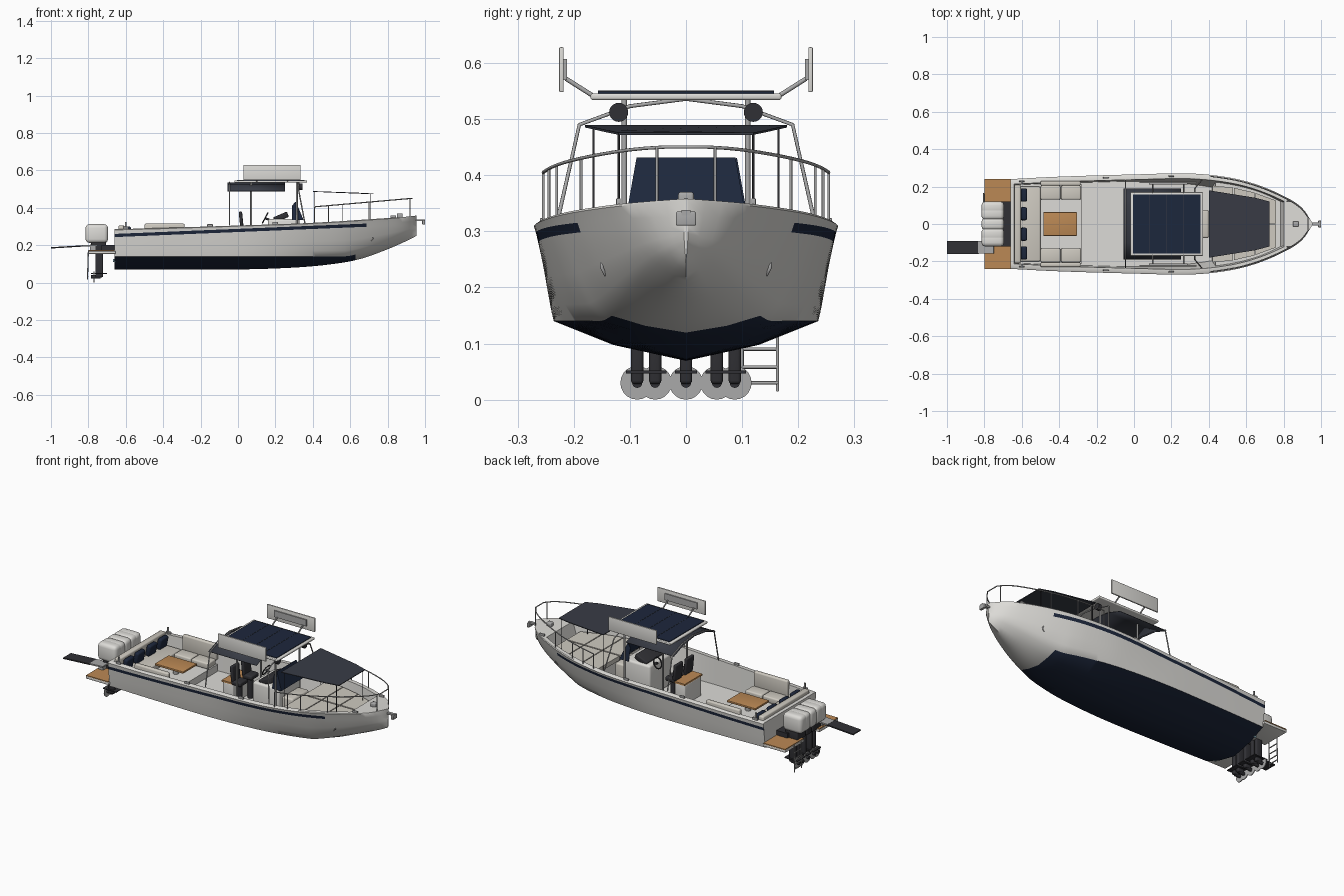
import bpy, bmesh, math
from mathutils import Vector

if "Cube" in bpy.data.objects:
    bpy.data.objects.remove(bpy.data.objects["Cube"])

def mat(name, c):
    m = bpy.data.materials.new(name)
    m.diffuse_color = (*c, 1)
    m.use_nodes = True
    m.node_tree.nodes["Principled BSDF"].inputs["Base Color"].default_value = m.diffuse_color
    return m
WHITE = mat("white", (.72, .71, .68)); NAVY = mat("navy", (.012, .02, .045)); WOOD = mat("teak", (.5, .25, .09))
DARK = mat("dark", (.03, .03, .035)); CANVAS = mat("canvas", (.04, .045, .06)); STEEL = mat("steel", (.4, .4, .4))
CUSH = mat("cushion", (.62, .59, .53)); BLUE = mat("light_blue", (.3, .5, .6))

def finish(name, bm, mats, angle=35):
    me = bpy.data.meshes.new(name)
    bmesh.ops.recalc_face_normals(bm, faces=bm.faces[:])
    bm.to_mesh(me); bm.free()
    for m in mats: me.materials.append(m)
    o = bpy.data.objects.new(name, me)
    bpy.context.collection.objects.link(o)
    bpy.ops.object.select_all(action='DESELECT')
    o.select_set(True)
    bpy.context.view_layer.objects.active = o
    bpy.ops.object.shade_smooth_by_angle(angle=math.radians(angle))
    return o

def box(name, x, y, z, m, bevel=0, rot=0):
    """box from (min, max) ranges, optional bevel and tilt about y"""
    bm = bmesh.new()
    bmesh.ops.create_cube(bm, size=1)
    bmesh.ops.scale(bm, vec=(x[1]-x[0], y[1]-y[0], z[1]-z[0]), verts=bm.verts)
    if bevel:
        bmesh.ops.bevel(bm, geom=bm.edges[:], offset=bevel, segments=3, profile=.5, affect='EDGES')
    o = finish(name, bm, [m])
    o.location = (sum(x)/2, sum(y)/2, sum(z)/2)
    o.rotation_euler.y = rot
    return o

def cyl(name, a, b, r, m, seg=20):
    a, b = Vector(a), Vector(b)
    bm = bmesh.new()
    bmesh.ops.create_cone(bm, cap_ends=True, segments=seg, radius1=r, radius2=r, depth=(b-a).length)
    o = finish(name, bm, [m])
    o.rotation_euler = (b-a).to_track_quat('Z', 'Y').to_euler()
    o.location = (a+b)/2
    return o

def tube(name, pts, r, m=STEEL, closed=False):
    cu = bpy.data.curves.new(name, 'CURVE')
    cu.dimensions = '3D'; cu.bevel_depth = r; cu.bevel_resolution = 2; cu.use_fill_caps = True
    s = cu.splines.new('POLY'); s.points.add(len(pts)-1)
    for p, q in zip(s.points, pts): p.co = (*q, 1)
    s.use_cyclic_u = closed
    cu.materials.append(m)
    o = bpy.data.objects.new(name, cu)
    bpy.context.collection.objects.link(o)
    return o

def sheet(name, pts, m, t=.005):
    """polygon extruded along its normal"""
    bm = bmesh.new()
    f = bm.faces.new([bm.verts.new(p) for p in pts])
    f.normal_update()
    step = f.normal*t
    g = bmesh.ops.extrude_face_region(bm, geom=[f], use_keep_orig=True)
    bmesh.ops.translate(bm, vec=step, verts=[v for v in g['geom'] if isinstance(v, bmesh.types.BMVert)])
    return finish(name, bm, [m])

# hull stations: x, sheer half width, sheer z, chine half width, keel z
ST = [(-.66, .24, .285, .222, .07), (-.4, .253, .292, .23, .07), (0, .265, .305, .235, .07), (.3, .27, .315, .215, .08),
      (.5, .25, .325, .175, .098), (.65, .213, .335, .125, .125), (.8, .15, .345, .08, .178), (.9, .085, .352, .04, .222),
      (.955, .004, .358, .003, .25)]
def station(x):
    i = max(0, min(len(ST)-2, sum(s[0] <= x for s in ST)-1))
    def slope(k, c):
        a, b = ST[max(k-1, 0)], ST[min(k+1, len(ST)-1)]
        return (b[c]-a[c])/(b[0]-a[0])
    h = ST[i+1][0]-ST[i][0]; t = (x-ST[i][0])/h
    return [ST[i][c]*(2*t**3-3*t*t+1)+ST[i+1][c]*(3*t*t-2*t**3)+h*(slope(i, c)*(t**3-2*t*t+t)+slope(i+1, c)*(t**3-t*t)) for c in range(1, 5)]

# hull shell with painted bottom, stripe, gunwale and cockpit well
bm = bmesh.new(); rings = []
N = 84
xs = [-.66+1.615*i/N for i in range(N+1)]
for x in xs:
    ys, zs, yc, zk = station(x)
    zc = max(.14, zk+.03)
    floor = zs if x < -.63 or x > .79 else (.27 if x > .42 else .16)
    zl = .243+(x+.66)*.041
    power = .85-.25*min(1, max(0, (x-.2)/.5))
    side = lambda z: (yc+(ys-yc)*((z-zc)/(zs-zc))**power, z)
    gi = max(ys-.028, ys*.4)
    fl = min(gi-ys*.03, side(max(floor, zc))[0]-.012) if floor < zs else gi-ys*.03
    half = [(yc*.55, zk+(zc-zk)*.4), (yc, zc), side(zc+(zl-zc)*.2), side(zc+(zl-zc)*.55), side(zl), side(zl+.017),
            (ys, zs-.004), (ys-ys*.02, zs), (gi, zs), (fl, floor)]
    prof = [(0, zk)]+half+[(0, floor)]+[(-y, z) for y, z in reversed(half)]
    rings.append([bm.verts.new((x, y, z)) for y, z in prof])
n = len(rings[0])
for i in range(N):
    for j in range(n):
        f = bm.faces.new((rings[i][j], rings[i][(j+1) % n], rings[i+1][(j+1) % n], rings[i+1][j]))
        k = min(j, n-1-j)
        f.material_index = 1 if (k < 2 and xs[i] < .62) or (k == 5 and xs[i] < .68) else 0
bm.faces.new(rings[0]); bm.faces.new(rings[-1])
finish("hull", bm, [WHITE, NAVY], 40)

# aft lounge
box("lounge_base", (-.63, -.28), (-.215, .215), (.16, .2), WHITE)
box("aft_seat", (-.61, -.5), (-.2, .2), (.2, .235), CUSH, .008)
box("aft_backrest", (-.64, -.605), (-.21, .21), (.2, .305), CUSH, .008)
for y in (-.155, -.055, .055, .155):
    box("throw_pillow", (-.603, -.575), (y-.035, y+.035), (.235, .3), NAVY, .01, .2)
for s in (-1, 1):
    for x in (-.5, -.39):
        box("side_seat", (x, x+.107), tuple(sorted((s*.13, s*.205))), (.2, .235), CUSH, .008)
    box("side_bolster", (-.5, -.285), tuple(sorted((s*.205, s*.23))), (.22, .315), CUSH, .008)
box("table_top", (-.485, -.305), (-.063, .063), (.245, .256), WOOD, .002)
cyl("table_leg", (-.395, 0, .2), (-.395, 0, .246), .015, STEEL)

# helm: galley box, seats, console, windscreen, wheel
box("galley_box", (-.045, .02), (-.075, .075), (.16, .275), WHITE, .006)
box("galley_top", (-.048, .025), (-.08, .08), (.275, .285), WOOD)
for s in (-1, 1):
    box("helm_seat", (.015, .075), (s*.05-.035, s*.05+.035), (.275, .3), DARK, .008)
    box("helm_seat_back", (.008, .026), (s*.05-.035, s*.05+.035), (.29, .38), DARK, .007, -.1)
    cyl("helm_seat_pedestal", (.045, s*.05, .16), (.045, s*.05, .28), .015, DARK)
box("console", (.16, .33), (-.1, .1), (.16, .34), WHITE, .012)
box("dashboard", (.19, .27), (-.085, .085), (.335, .365), DARK, .006, -.4)
box("console_front_seat", (.33, .4), (-.075, .075), (.16, .29), CUSH, .01)
sheet("windscreen", [(.345, -.105, .335), (.345, .105, .335), (.305, .088, .43), (.305, -.088, .43)], NAVY)
for s in (-1, 1):
    sheet("side_screen", [(.345, s*.105, .335), (.29, s*.105, .335), (.29, s*.088, .41), (.305, s*.088, .43)], NAVY, .003)
tube("steering_wheel", [(.145+.014*math.sin(a), .05+.03*math.cos(a), .345+.027*math.sin(a)) for a in [i*math.pi/10 for i in range(20)]], .0035, DARK, True)
cyl("steering_column", (.145, .05, .345), (.2, .05, .32), .006, DARK)

# roof with solar panel, frame posts, curved canopy, floodlights and folding wings
box("roof_frame", (-.02, .37), (-.17, .17), (.534, .546), WHITE, .004)
box("solar_panel", (-.005, .355), (-.157, .157), (.545, .5495), NAVY)
for i in range(1, 4):
    box("panel_seam", (-.005+.09*i-.001, -.005+.09*i+.001), (-.157, .157), (.549, .5505), CANVAS)
arch = [(-.19, .49), (-.1, .523), (0, .536), (.1, .523), (.19, .49)]
for x, xt in ((-.045, -.045), (.36, .325)):
    tube("roof_arch", [(x, -.232, .305)]+[(xt, *p) for p in arch]+[(x, .232, .305)], .0035)
bm = bmesh.new()
rows = [[bm.verts.new((x, y, z)) for y, z in arch] for x in (-.055, .25)]
for i in range(4):
    bm.faces.new((rows[0][i], rows[0][i+1], rows[1][i+1], rows[1][i]))
o = finish("canopy", bm, [CANVAS])
o.modifiers.new("thickness", 'SOLIDIFY').thickness = .003
for s in (-1, 1):
    for x in (.07, .315):
        tube("roof_post", [(x, s*.11, .16), (x, s*.11, .536)], .005)
    cyl("floodlight", (.325, s*.12, .512), (.345, s*.12, .512), .017, DARK)
    box("side_wing", (.03, .335), (s*.222-.004, s*.222+.004), (.548, .628), WHITE, .002)
    box("wing_mount", (.08, .285), (s*.215-.003, s*.215+.003), (.57, .607), STEEL)
    for x in (.1, .265):
        tube("wing_strut", [(x, s*.165, .541), (x, s*.214, .572)], .004)

# bow sunshade and poles
sheet("bow_shade", [(.4, -.18, .485), (.65, -.14, .476), (.725, -.12, .472), (.725, .12, .472), (.65, .14, .476), (.4, .18, .485)], CANVAS, .004)
for s in (-1, 1):
    tube("shade_pole", [(.41, s*.165, .27), (.41, s*.165, .485)], .002, DARK)
    tube("shade_pole", [(.71, s*.12, .27), (.71, s*.12, .474)], .002, DARK)

# bow lounge cushions
for s in (-1, 1):
    for x0, x1, w0, w1 in ((.42, .53, .205, .195), (.535, .645, .193, .168), (.65, .76, .165, .125)):
        sheet("bow_cushion", [(x0, s*.004, .27), (x1, s*.004, .27), (x1, s*w1, .27), (x0, s*w0, .27)][::s], CUSH, .025)

# bow rail
rail = lambda x: (station(x)[0]-.008, .405+(x-.41)*.087)
rx = [.41+.52*i/20 for i in range(21)]
tube("bow_rail", [(x, -rail(x)[0], rail(x)[1]) for x in rx]+[(x, *rail(x)) for x in reversed(rx)], .003)
for x in (.41, .485, .56, .7, .92):
    for s in (-1, 1):
        tube("rail_post", [(x, s*(station(x)[0]-.008), station(x)[1]-.005), (x, s*rail(x)[0], rail(x)[1])], .0025)

# bow fittings, cleats and hull anchor eyes
box("anchor_roller", (.9, 1.0), (-.008, .008), (.328, .338), STEEL)
box("anchor_plate", (.985, 1.0), (-.018, .018), (.31, .335), STEEL, .003)
box("bow_windlass", (.85, .88), (-.014, .014), (.345, .37), STEEL, .005)
for s in (-1, 1):
    for x in (-.6, -.15, .2, .83):
        box("cleat", (x-.015, x+.015), (s*(station(x)[0]-.014)-.004, s*(station(x)[0]-.014)+.004), (station(x)[1]-.002, station(x)[1]+.012), STEEL, .002)
    cyl("rod_holder", (-.6, s*.222, .28), (-.6, s*.222, .325), .005, STEEL)
    tube("hull_eye", [(.71, s*.142, .22), (.725, s*.15, .235), (.72, s*.15, .245)], .003)

# swim platforms, gangway, ladder
for s in (-1, 1):
    yr = tuple(sorted((s*.07, s*.24)))
    box("swim_platform", (-.8, -.655), yr, (.153, .168), WHITE, .003)
    box("platform_teak", (-.798, -.66), yr, (.168, .173), WOOD)
box("gangway", (-1.0, -.83), (-.16, -.09), (.187, .194), DARK, 0, -.06)
box("gangway_base", (-.835, -.75), (-.158, -.092), (.194, .202), STEEL, 0, -.06)
box("gangway_foot", (-.79, -.76), (-.14, -.11), (.17, .198), STEEL)
for y in (.1, .163):
    tube("ladder_rail", [(-.8, y, .17), (-.805, y, .015)], .003)
for z in (.03, .058, .09, .125):
    tube("ladder_rung", [(-.803, .1, z), (-.803, .163, z)], .003)

# outboard engines
box("engine_bracket", (-.73, -.655), (-.12, .12), (.17, .2), DARK)
for y in (-.087, -.055, 0, .055, .087):
    box("engine_cowl", (-.815, -.695), (y-.033, y+.033), (.212, .312), WHITE, .02)
    box("engine_neck", (-.785, -.705), (y-.022, y+.022), (.165, .22), DARK, .006)
    box("engine_leg", (-.762, -.722), (y-.011, y+.011), (.028, .18), DARK, .006)
    box("cavitation_plate", (-.785, -.7), (y-.02, y+.02), (.047, .052), DARK)
    cyl("propeller_hub", (-.785, y, .03), (-.735, y, .03), .009, DARK)
    cyl("propeller", (-.772, y, .03), (-.768, y, .03), .03, STEEL)
for y in (-.155, -.087, .155):
    cyl("underwater_light", (-.668, y, .118), (-.655, y, .118), .008, BLUE)
